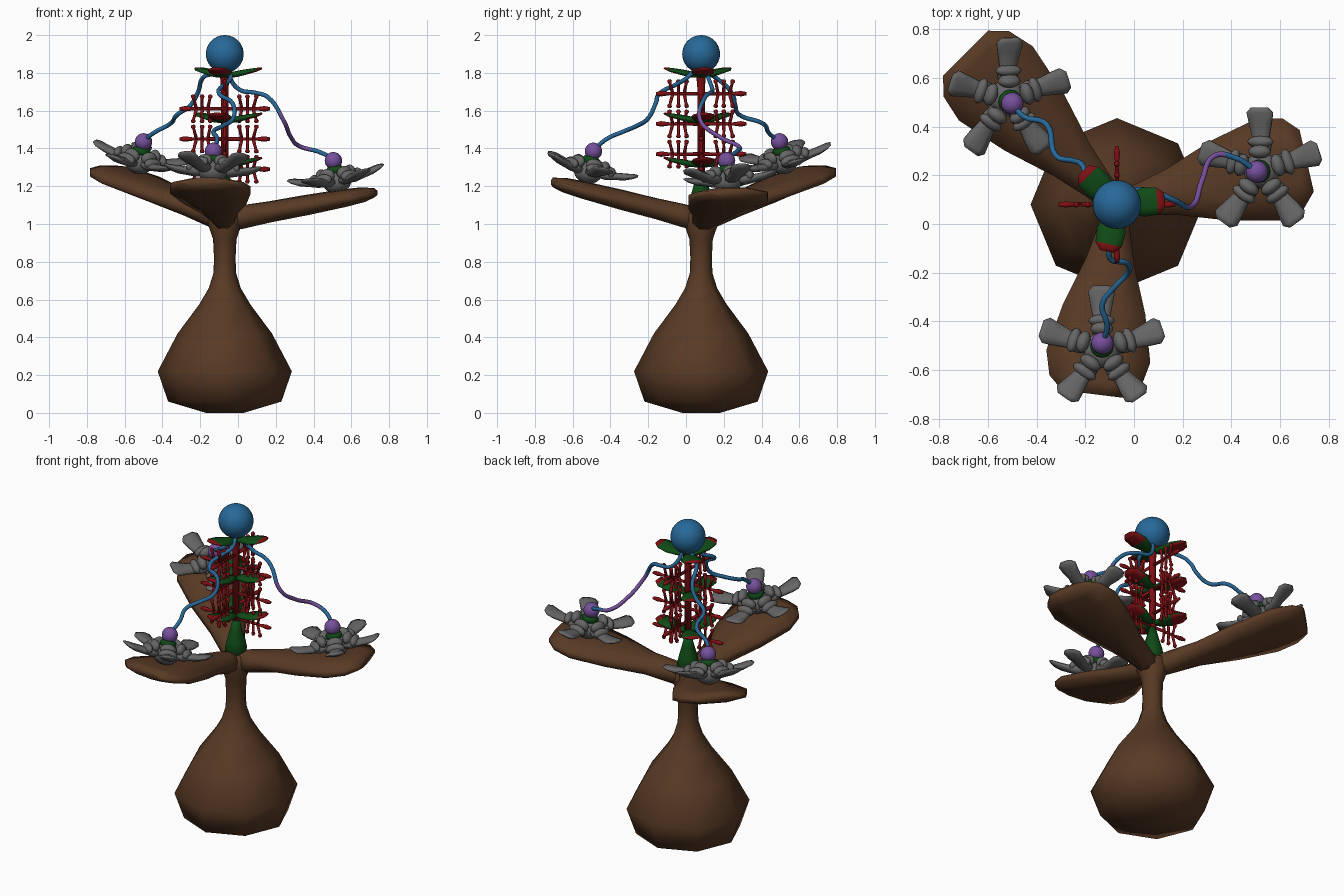
import bpy, bmesh, math
from mathutils import Matrix, Vector

if "Cube" in bpy.data.objects:
    bpy.data.objects.remove(bpy.data.objects["Cube"])

CX, CY = -0.07, 0.08          # central axis
AXIS = Matrix.Translation((CX, CY, 0))


def mat(name, rgb):
    m = bpy.data.materials.new(name)
    m.diffuse_color = (*rgb, 1)
    m.use_nodes = True
    m.node_tree.nodes["Principled BSDF"].inputs["Base Color"].default_value = m.diffuse_color
    return m


BROWN = mat("brown", (0.098, 0.042, 0.018))
BLUE = mat("blue", (0.02, 0.14, 0.32))
GREY = mat("grey", (0.13, 0.13, 0.13))
PURPLE = mat("purple", (0.18, 0.08, 0.33))
GREEN = mat("green", (0.005, 0.07, 0.008))
RED = mat("red", (0.22, 0.005, 0.007))


def rot_z(deg):
    return Matrix.Rotation(math.radians(deg), 4, 'Z')


def tilt(deg):                # raises the +x direction
    return Matrix.Rotation(-math.radians(deg), 4, 'Y')


def finish(name, bm, *mats):
    bmesh.ops.recalc_face_normals(bm, faces=bm.faces)
    me = bpy.data.meshes.new(name)
    bm.to_mesh(me)
    bm.free()
    for m in mats:
        me.materials.append(m)
    for p in me.polygons:
        p.use_smooth = True
    ob = bpy.data.objects.new(name, me)
    bpy.context.collection.objects.link(ob)
    return ob


def skin(bm, rings):
    rings = [[bm.verts.new(p) for p in r] for r in rings]
    n = len(rings[0])
    for a, b in zip(rings, rings[1:]):
        for i in range(n):
            j = (i + 1) % n
            bm.faces.new((a[i], a[j], b[j], b[i]))
    bm.faces.new(rings[0])
    bm.faces.new(rings[-1])


def paddle(bm, M, sections, n=8):
    """Loft along +x; sections are (x, z, half width, half thickness)."""
    k = 1 / math.cos(math.pi / n)
    skin(bm, [[M @ Vector((x, w * k * math.cos(t), z + h * k * math.sin(t)))
               for t in [(i + .5) * math.tau / n for i in range(n)]]
              for x, z, w, h in sections])


def lathe(bm, M, profile, n):
    skin(bm, [[M @ Vector((r * math.cos(i * math.tau / n), r * math.sin(i * math.tau / n), z))
               for i in range(n)] for r, z in profile])


def ball(bm, M, c, size, u=16, v=10):
    bmesh.ops.create_uvsphere(bm, u_segments=u, v_segments=v, radius=1,
                              matrix=M @ Matrix.Translation(c) @ Matrix.Diagonal((*size, 1)))


# pear-shaped base and trunk
bm = bmesh.new()
lathe(bm, AXIS, [(.1, 0.015), (.3, .06), (.355, .22), (.25, .42), (.135, .575), (.085, .66),
                 (.06, .74), (.057, .82), (.062, .92), (.09, 1.0), (.085, 1.06), (.03, 1.09)], 8)
bm.verts.ensure_lookup_table()
for v in bm.verts[:8]:
    v.co.z = 0
finish("base_bulb", bm, BROWN)

# three broad arms: angle, length, tip height
for i, (ang, L, zt) in enumerate([(13, .80, 1.165), (135, .88, 1.285), (263, .785, 1.22)]):
    bm = bmesh.new()
    secs = [(s * L, 1.02 + (zt - 1.02) * s, w, h) for s, w, h in
            [(0, .055, .06), (.12, .065, .062), (.3, .1, .055), (.55, .17, .052),
             (.8, .215, .045), (.93, .19, .038), (1, .13, .025)]]
    paddle(bm, AXIS @ rot_z(ang), secs)
    finish(f"arm_{i + 1}", bm, BROWN)

# green foot and red stem
bm = bmesh.new()
lathe(bm, AXIS, [(.03, 1.04), (.065, 1.1), (.055, 1.15), (.035, 1.22), (.02, 1.28)], 8)
finish("stem_foot", bm, GREEN)
bm = bmesh.new()
lathe(bm, AXIS, [(.02, 1.25), (.02, 1.72), (.025, 1.78), (.045, 1.82)], 8)
finish("stem", bm, RED)

# leaves in three tiers, red at the tips
bm = bmesh.new()
for z in (1.31, 1.545, 1.785):
    for ang in (5, 135, 258):
        M = AXIS @ Matrix.Translation((0, 0, z)) @ rot_z(ang) @ tilt(8)
        paddle(bm, M, [(0, 0, .02, .012), (.06, 0, .04, .016), (.11, .004, .06, .014),
                       (.17, .008, .055, .01), (.2, .012, .03, .005)])
ob = finish("leaves", bm, GREEN, RED)
for p in ob.data.polygons:
    d = math.hypot(p.center.x - CX, p.center.y - CY)
    p.material_index = 1 if d > .18 or (d > .12 and p.normal.z < -.8) else 0

# red twigs in crossed pairs, each with a fan of small rods ending in knobs
bm = bmesh.new()


def rod(M, a, b, r):
    a, b = Vector(a), Vector(b)
    R = M @ Matrix.Translation(a) @ (b - a).to_track_quat('X', 'Z').to_matrix().to_4x4()
    l = (b - a).length
    paddle(bm, R, [(0, 0, r, r), (l * .7, 0, r * .8, r * .8),
                   (l * .88, 0, r * 1.4, r * 1.4), (l, 0, r * .8, r * .8)], 6)


for k in range(6):
    for side in (0, 180):
        M = AXIS @ Matrix.Translation((0, 0, 1.29 + .08 * k)) @ rot_z(90 * (k % 2) + side)
        rod(M, (0, 0, 0), (.24, 0, 0), .009)
        for sz in (-1, 1):
            for x0, x1 in ((.09, .075), (.12, .12), (.15, .17)):
                rod(M, (x0, 0, 0), (x1, 0, sz * .075), .008)
finish("twigs", bm, RED)

# blue ball on top
bm = bmesh.new()
ball(bm, AXIS, (0, 0, 1.9), (.1, .1, .1), 32, 20)
finish("top_ball", bm, BLUE)

# flowers on the arms: ball position, facing angle, tilt
flowers = [((.505, .215, 1.335), 13, 10), ((-.5, .495, 1.435), 135, 17), ((-.13, -.49, 1.385), 263, 15)]
for i, (c, ang, t) in enumerate(flowers):
    F = Matrix.Translation(c) @ rot_z(ang) @ tilt(t) @ rot_z(-ang) @ Matrix.Translation((0, 0, -.1))
    bm = bmesh.new()
    ball(bm, F, (0, 0, -.015), (.075, .075, .06))
    for k in range(5):
        P = F @ rot_z(90 + 72 * k)
        paddle(bm, P, [(.04, -.01, .03, .02), (.1, -.005, .042, .025), (.14, 0, .036, .02),
                       (.2, .012, .048, .018), (.24, .025, .055, .013), (.262, .033, .035, .006)])
        ball(bm, P, (.12, 0, .012), (.025, .055, .03), 12, 8)
        ball(bm, P, (.08, 0, .03), (.028, .048, .035), 12, 8)
    finish(f"flower_{i + 1}", bm, GREY)
    bm = bmesh.new()
    ball(bm, F, (0, 0, .05), (.048, .048, .03), 12, 8)
    finish(f"flower_heart_{i + 1}", bm, GREEN)
    bm = bmesh.new()
    ball(bm, Matrix.Translation(c), (0, 0, 0), (.046, .046, .046), 20, 12)
    finish(f"flower_bead_{i + 1}", bm, PURPLE)

# wavy vines from the top ball to each bead
paths = [
    [(-.05, .1, 1.83), (-.04, .12, 1.77), (.01, .14, 1.71), (.09, .13, 1.695), (.16, .1, 1.67),
     (.24, .075, 1.55), (.28, .18, 1.46), (.33, .28, 1.41), (.42, .27, 1.385), (.5, .22, 1.35)],
    [(-.1, .1, 1.82), (-.14, .12, 1.795), (-.18, .15, 1.78), (-.215, .245, 1.69), (-.25, .26, 1.63),
     (-.32, .28, 1.58), (-.36, .41, 1.53), (-.45, .44, 1.48), (-.5, .49, 1.44)],
    [(-.05, .05, 1.82), (-.04, 0, 1.77), (-.07, -.05, 1.74), (-.1, -.14, 1.69), (-.03, -.16, 1.64),
     (-.025, -.2, 1.56), (-.08, -.26, 1.52), (-.13, -.33, 1.49), (-.11, -.42, 1.45), (-.13, -.49, 1.39)]]
for i, pts in enumerate(paths):
    cu = bpy.data.curves.new(f"vine_{i + 1}", 'CURVE')
    cu.dimensions = '3D'
    cu.bevel_depth = .0115
    cu.bevel_resolution = 2
    cu.resolution_u = 6
    sp = cu.splines.new('BEZIER')
    sp.bezier_points.add(len(pts) - 1)
    for b, p in zip(sp.bezier_points, pts):
        b.co = p
        b.handle_left_type = b.handle_right_type = 'AUTO'
    cu.materials.append(BLUE)
    ob = bpy.data.objects.new(f"vine_{i + 1}", cu)
    bpy.context.collection.objects.link(ob)
    bpy.ops.object.select_all(action='DESELECT')
    ob.select_set(True)
    bpy.context.view_layer.objects.active = ob
    bpy.ops.object.convert(target='MESH')
    ob = bpy.context.view_layer.objects.active
    ob.data.materials.append(PURPLE)
    for p in ob.data.polygons:      # purple stretch on the right-hand vine
        p.use_smooth = True
        p.material_index = 1 if .22 < p.center.x < .38 else 0
